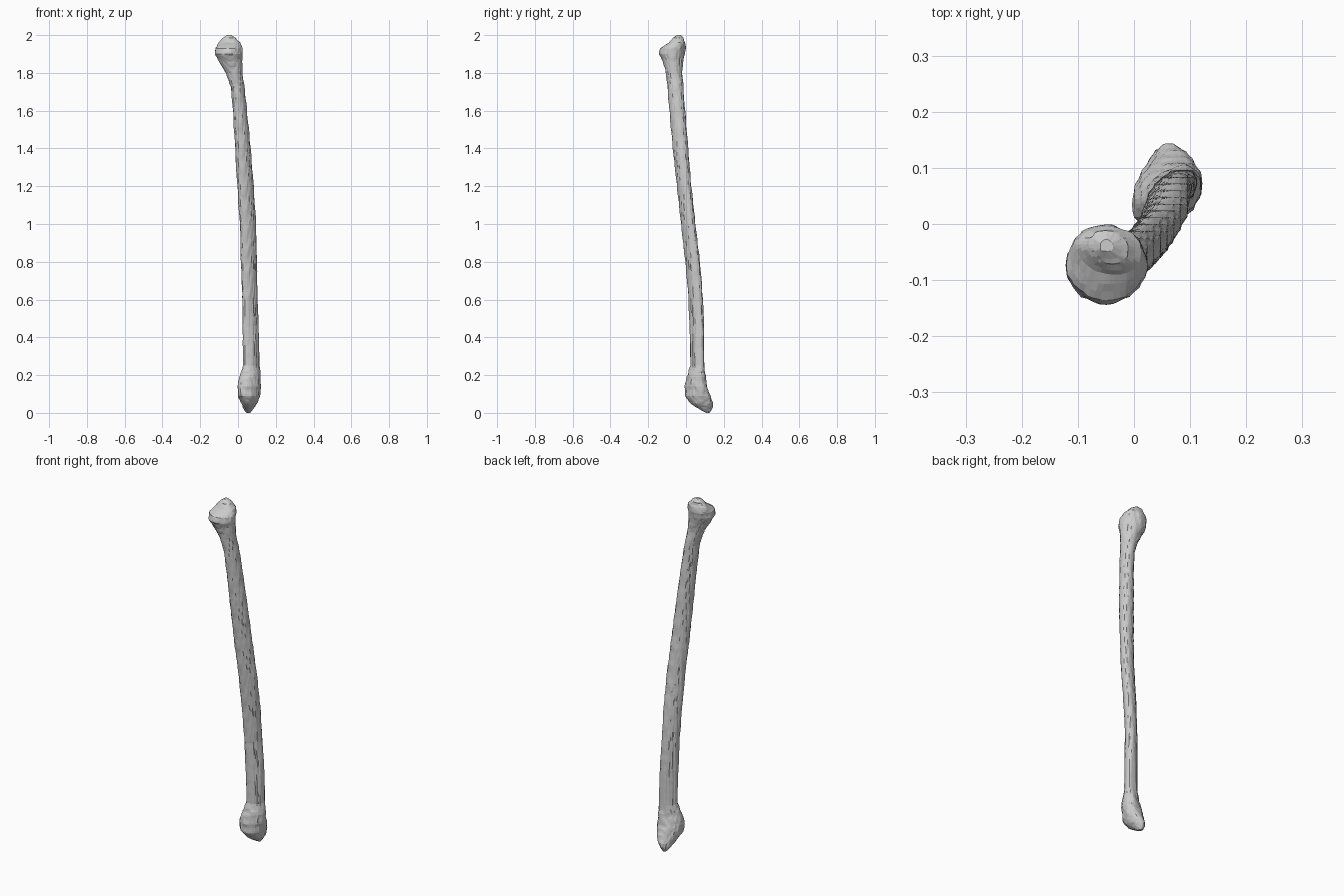
import bpy, bmesh, math
from mathutils import Vector, noise

if "Cube" in bpy.data.objects:
    bpy.data.objects.remove(bpy.data.objects["Cube"])

SIDES, RINGS, STEP = 40, 200, 0.012

# Bone outline: z, x min, x max, y min, y max, diagonal lean of the section
SECTIONS = [
    (0.00, .045, .065, .105, .125, 0),
    (0.02, .030, .080, .070, .138, 0),
    (0.05, .018, .102, .025, .141, .1),
    (0.09, .000, .115, -.005, .130, .25),
    (0.14, -.005, .122, -.006, .112, .3),
    (0.19, .008, .122, .003, .102, .35),
    (0.25, .027, .114, .022, .098, .4),
    (0.40, .026, .112, .020, .096, .4),
    (0.60, .022, .103, .014, .090, .4),
    (0.80, .016, .101, -.004, .074, .4),
    (1.00, .010, .096, -.026, .050, .35),
    (1.20, -.004, .083, -.048, .028, .3),
    (1.40, -.015, .067, -.070, .012, .2),
    (1.60, -.027, .048, -.088, -.005, .15),
    (1.72, -.037, .035, -.098, -.014, .1),
    (1.80, -.065, .024, -.106, -.020, 0),
    (1.86, -.100, .022, -.122, -.016, 0),
    (1.90, -.122, .022, -.141, -.007, 0),
    (1.93, -.120, .022, -.136, -.002, 0),
    (1.96, -.102, .014, -.090, -.004, -.1),
    (1.985, -.080, -.010, -.070, -.012, -.2),
    (2.00, -.060, -.038, -.050, -.028, 0),
]


def section(z):
    """Blend between the two nearest outline rows."""
    for a, b in zip(SECTIONS, SECTIONS[1:]):
        if z <= b[0]:
            f = (z - a[0]) / (b[0] - a[0])
            return [p + (q - p) * f for p, q in zip(a, b)][1:]
    return SECTIONS[-1][1:]


def terrace(v):
    """Pull a coordinate towards small steps, like layered scan data."""
    s = v / STEP
    f = s - math.floor(s)
    return STEP * (math.floor(s) + f * f * (3 - 2 * f))


# Long bone: lofted oval rings with swollen, slightly knobbly ends
bm = bmesh.new()
rings = []
levels = sorted({2 * i / RINGS for i in range(RINGS + 1)} | {s[0] for s in SECTIONS})
for z in levels:
    x0, x1, y0, y1, lean = section(z)
    half = math.acos(lean) / 2
    knob = 0.004 if z < 0.22 or z > 1.82 else 0.001
    if z < 0.03 or z > 1.98:
        knob = 0
    ring = []
    for i in range(SIDES):
        t = math.tau * i / SIDES
        ux, uy = math.cos(t + half), math.cos(t - half)
        x = (x0 + x1) / 2 + (x1 - x0) / 2 * ux
        y = (y0 + y1) / 2 + (y1 - y0) / 2 * uy
        n = knob * noise.noise(Vector((x, y, z)) * 28)
        ring.append(bm.verts.new((terrace(x + ux * n), terrace(y + uy * n), z)))
    rings.append(ring)
for low, high in zip(rings, rings[1:]):
    for i in range(SIDES):
        j = (i + 1) % SIDES
        bm.faces.new((low[i], low[j], high[j], high[i]))
bm.faces.new(rings[0])
bm.faces.new(rings[-1])
bmesh.ops.recalc_face_normals(bm, faces=bm.faces)

mesh = bpy.data.meshes.new("long_bone")
bm.to_mesh(mesh)
bm.free()
bone = bpy.data.objects.new("long_bone", mesh)
bpy.context.collection.objects.link(bone)
